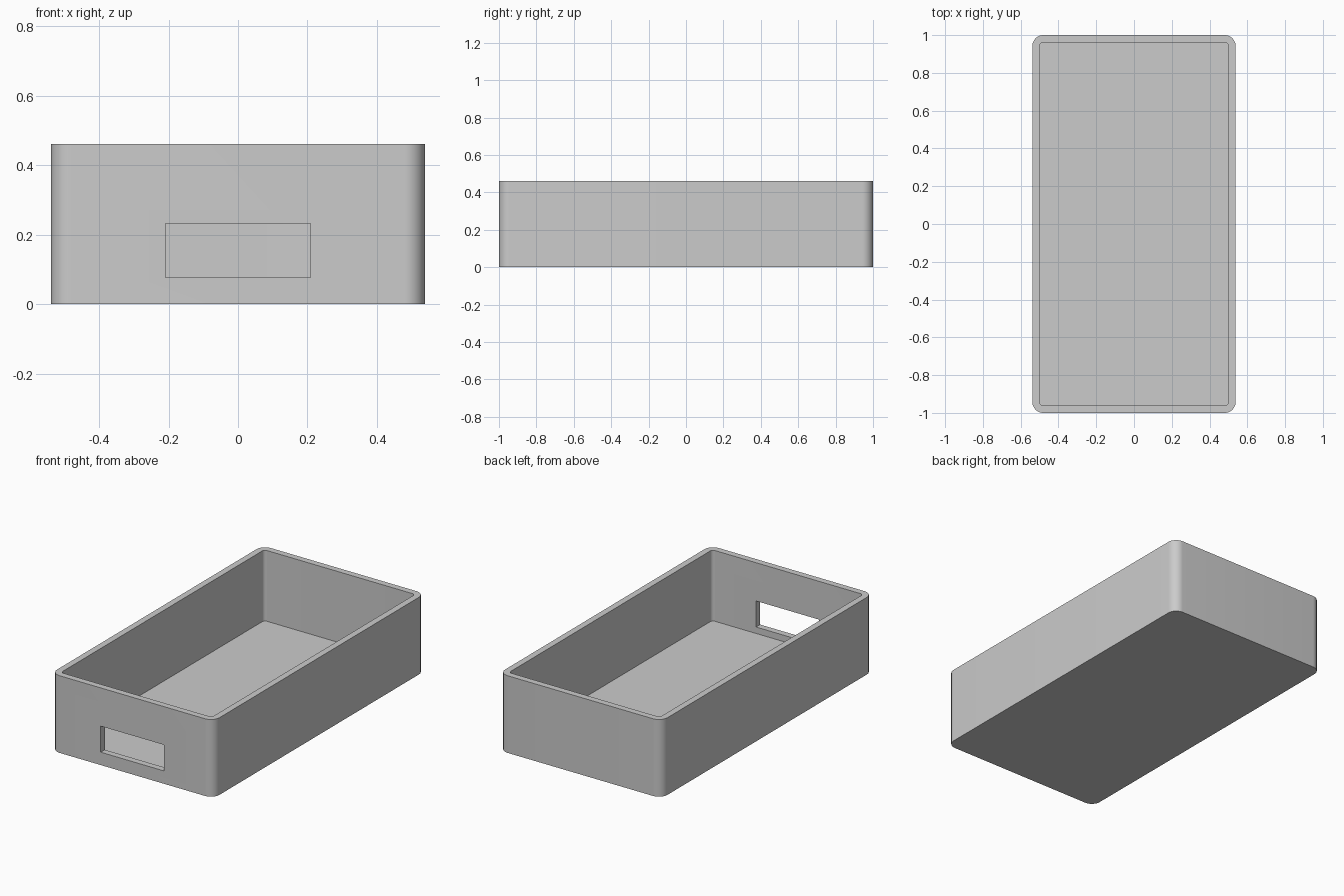
import bpy
import math

default = bpy.data.objects.get("Cube")
if default:
    bpy.data.objects.remove(default, do_unlink=True)

HALF_X, HALF_Y, HEIGHT = 0.538, 1.0, 0.462
WALL, RADIUS = 0.0385, 0.058

grey = bpy.data.materials.new("plain_grey")
grey.use_nodes = True
colour = (0.6, 0.6, 0.6, 1)
grey.diffuse_color = colour
grey.node_tree.nodes["Principled BSDF"].inputs["Base Color"].default_value = colour


def rounded_outline(hx, hy, r, steps=12):
    """Counter-clockwise rounded rectangle."""
    points = []
    for corner, (sx, sy) in enumerate([(1, 1), (-1, 1), (-1, -1), (1, -1)]):
        for i in range(steps + 1):
            a = (corner + i / steps) * math.pi / 2
            points.append((sx * (hx - r) + r * math.cos(a),
                           sy * (hy - r) + r * math.sin(a)))
    return points


def make_tray(name):
    """Open box: outer bottom, outer rim, inner rim and floor loops joined."""
    outer = rounded_outline(HALF_X, HALF_Y, RADIUS)
    inner = rounded_outline(HALF_X - WALL, HALF_Y - WALL, RADIUS - WALL)
    loops = [(outer, 0), (outer, HEIGHT), (inner, HEIGHT), (inner, WALL)]
    n = len(outer)
    verts = [(x, y, z) for outline, z in loops for x, y in outline]
    faces = [tuple(reversed(range(n))), tuple(range(3 * n, 4 * n))]
    for k in range(3):
        for i in range(n):
            j = (i + 1) % n
            faces.append((k * n + i, k * n + j, (k + 1) * n + j, (k + 1) * n + i))
    mesh = bpy.data.meshes.new(name)
    mesh.from_pydata(verts, [], faces)
    mesh.materials.append(grey)
    obj = bpy.data.objects.new(name, mesh)
    bpy.context.collection.objects.link(obj)
    return obj


tray = make_tray("tray")

# Window through the front wall
bpy.ops.mesh.primitive_cube_add(size=1, location=(0, -HALF_Y, 0.155))
cutter = bpy.context.object
cutter.name = "front_window_cutter"
cutter.scale = (0.418, 0.2, 0.156)
cutter.data.materials.append(grey)
cutter.hide_render = True
bpy.ops.object.transform_apply(location=False, rotation=False, scale=True)

cut = tray.modifiers.new("front_window", 'BOOLEAN')
cut.operation = 'DIFFERENCE'
cut.solver = 'EXACT'
cut.object = cutter

bpy.ops.object.select_all(action='DESELECT')
tray.select_set(True)
bpy.context.view_layer.objects.active = tray
bpy.ops.object.modifier_apply(modifier=cut.name)
bpy.data.objects.remove(cutter, do_unlink=True)

# Rounded corners smooth, rims and window crisp
bpy.ops.object.shade_smooth_by_angle(angle=math.radians(30))
